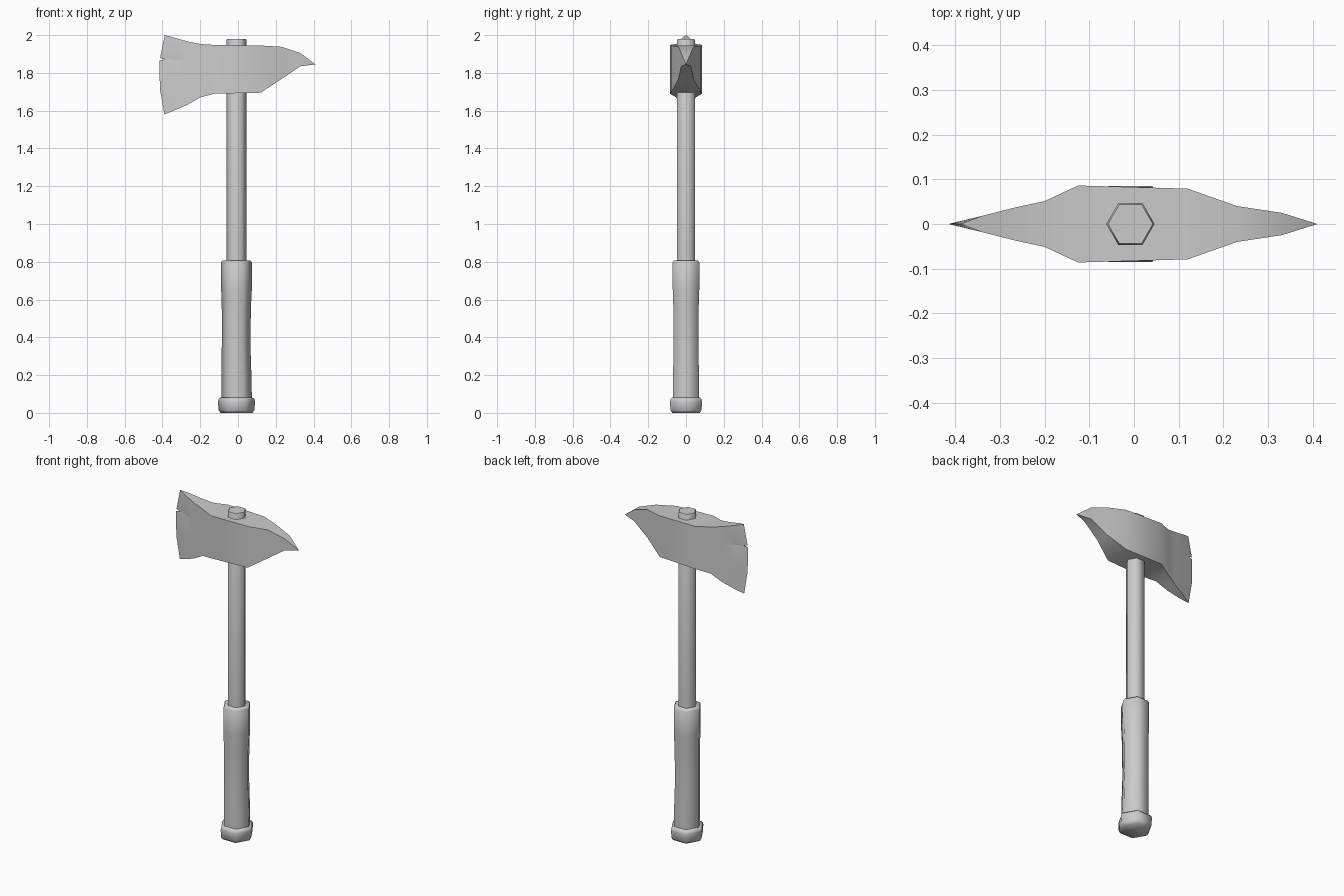
import bpy, bmesh, math

if "Cube" in bpy.data.objects:
    bpy.data.objects.remove(bpy.data.objects["Cube"])

CX = -0.008  # handle axis


def finish(name, bm, angle):
    bmesh.ops.remove_doubles(bm, verts=bm.verts[:], dist=0.0005)
    bmesh.ops.recalc_face_normals(bm, faces=bm.faces[:])
    mesh = bpy.data.meshes.new(name)
    bm.to_mesh(mesh)
    bm.free()
    ob = bpy.data.objects.new(name, mesh)
    bpy.context.collection.objects.link(ob)
    bpy.ops.object.select_all(action='DESELECT')
    ob.select_set(True)
    bpy.context.view_layer.objects.active = ob
    bpy.ops.object.shade_smooth_by_angle(angle=math.radians(angle))
    return ob


def loft(bm, rings):
    """Join closed rings of equal length and cap both ends."""
    rings = [[bm.verts.new(p) for p in ring] for ring in rings]
    n = len(rings[0])
    for a, b in zip(rings, rings[1:]):
        for i in range(n):
            j = (i + 1) % n
            bm.faces.new((a[i], a[j], b[j], b[i]))
    return rings


def hex_part(name, profile):
    """Six-sided turned part; profile rows are (z, radius, x shift)."""
    bm = bmesh.new()
    rings = loft(bm, [[(CX + dx + r * math.cos(k * math.pi / 3),
                        r * math.sin(k * math.pi / 3), z) for k in range(6)]
                      for z, r, dx in profile])
    bm.faces.new(rings[0][::-1])
    bm.faces.new(rings[-1])
    return finish(name, bm, 62)


# handle parts
hex_part("shaft", [(0.70, 0.054, 0), (1.972, 0.054, 0), (1.98, 0.050, 0)])
hex_part("grip", [(0.05, 0.080, 0.002), (0.20, 0.079, 0), (0.35, 0.076, -0.002),
                  (0.55, 0.077, -0.001), (0.65, 0.081, 0), (0.797, 0.081, 0),
                  (0.806, 0.074, 0)])
hex_part("pommel", [(0, 0.084, 0), (0.015, 0.095, 0), (0.06, 0.098, 0),
                    (0.072, 0.095, 0), (0.082, 0.084, 0)])

# axe head: stations along x are (x, bottom z, top z, half thickness)
stations = [(-0.34, 1.60, 1.987, 0.018), (-0.27, 1.63, 1.967, 0.036),
            (-0.20, 1.67, 1.953, 0.051), (-0.125, 1.69, 1.948, 0.086),
            (0.12, 1.695, 1.945, 0.079), (0.23, 1.767, 1.938, 0.040),
            (0.33, 1.835, 1.905, 0.025), (0.41, 1.845, 1.845, 0)]
levels = [0, 0.33, 0.68, 0.695, 0.71, 1]
edge_x = [-0.39, -0.414, -0.415, -0.388, -0.413, -0.388]
edge_y = [0, 0, 0, 0.003, 0, 0]  # small nick in the cutting edge

edge = [(x, y, 1.58 + 0.42 * t) for x, y, t in zip(edge_x, edge_y, levels)]
sides = [edge] + [[(x, h, lo + (hi - lo) * t) for t in levels]
                  for x, lo, hi, h in stations]
head = bmesh.new()
loft(head, [side + [(x, -y, z) for x, y, z in reversed(side)] for side in sides])
bmesh.ops.remove_doubles(head, verts=head.verts[:], dist=0.0005)
bmesh.ops.holes_fill(head, edges=[e for e in head.edges if e.is_boundary])
finish("axe_head", head, 35)
